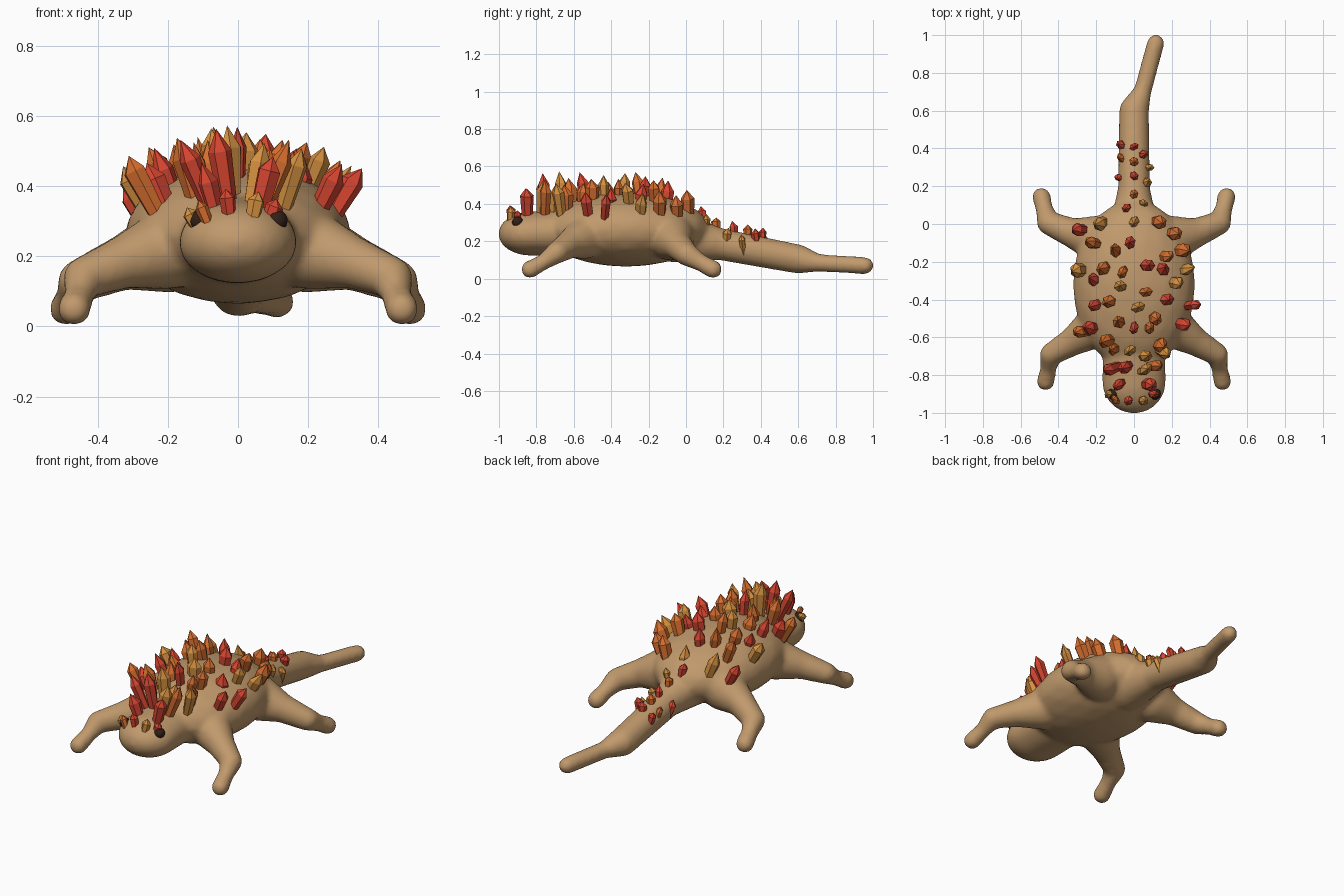
import bpy, bmesh, math, random
from mathutils import Vector, Matrix
from mathutils.bvhtree import BVHTree

if "Cube" in bpy.data.objects:
    bpy.data.objects.remove(bpy.data.objects["Cube"])

random.seed(7)


def material(name, rgb):
    m = bpy.data.materials.new(name)
    m.diffuse_color = (*rgb, 1)
    m.use_nodes = True
    m.node_tree.nodes["Principled BSDF"].inputs["Base Color"].default_value = m.diffuse_color
    return m


TAN = material("tan skin", (0.53, 0.32, 0.15))
DARK = material("dark eye", (0.03, 0.014, 0.008))
RED = material("red crystal", (0.68, 0.06, 0.03))
ORANGE = material("burnt orange crystal", (0.66, 0.155, 0.028))
AMBER = material("amber crystal", (0.66, 0.28, 0.052))


def new_object(name, bm, mat):
    me = bpy.data.meshes.new(name)
    bm.to_mesh(me)
    bm.free()
    me.materials.append(mat)
    ob = bpy.data.objects.new(name, me)
    bpy.context.collection.objects.link(ob)
    return ob


def ball(bm, p, r):
    rr = r if isinstance(r, tuple) else (r, r, r)
    mat = Matrix.Translation(p) @ Matrix.Diagonal((*rr, 1))
    bmesh.ops.create_icosphere(bm, subdivisions=3, radius=1, matrix=mat)


def chain(bm, balls):
    """Rounded limb: hull each neighbouring pair of balls."""
    for (p, r), (q, s) in zip(balls, balls[1:]):
        cloud = bmesh.new()
        ball(cloud, p, r)
        ball(cloud, q, s)
        hull = bmesh.new()
        for v in cloud.verts:
            hull.verts.new(v.co)
        cloud.free()
        bmesh.ops.convex_hull(hull, input=list(hull.verts))
        loose = [v for v in hull.verts if not v.link_faces]
        bmesh.ops.delete(hull, geom=loose, context='VERTS')
        bmesh.ops.recalc_face_normals(hull, faces=list(hull.faces))
        temp = bpy.data.meshes.new("limb_piece")
        hull.to_mesh(temp)
        hull.free()
        bm.from_mesh(temp)
        bpy.data.meshes.remove(temp)


# Body: torso, head, tail and four legs fused into one smooth skin
bm = bmesh.new()
ball(bm, (0, -0.32, 0.262), (0.325, 0.45, 0.198))
chain(bm, [((0, -0.60, 0.25), (0.165, 0.15, 0.13)),
           ((0, -0.835, 0.24), (0.17, 0.17, 0.117))])
chain(bm, [((0, -0.05, 0.22), 0.135), ((0, 0.18, 0.185), 0.086),
           ((0, 0.60, 0.105), 0.079), ((0.045, 0.70, 0.085), 0.048),
           ((0.115, 0.958, 0.07), 0.047)])
for s in (-1, 1):
    chain(bm, [((s * 0.20, -0.54, 0.22), 0.115), ((s * 0.32, -0.62, 0.185), 0.077),
               ((s * 0.44, -0.69, 0.14), 0.06), ((s * 0.452, -0.76, 0.09), 0.043),
               ((s * 0.468, -0.835, 0.049), 0.049)])
    chain(bm, [((s * 0.19, -0.08, 0.22), 0.125), ((s * 0.32, -0.05, 0.185), 0.08),
               ((s * 0.452, 0.005, 0.13), 0.063), ((s * 0.475, 0.08, 0.085), 0.046),
               ((s * 0.49, 0.145, 0.05), 0.05)])
body = new_object("body", bm, TAN)
remesh = body.modifiers.new("fuse", 'REMESH')
remesh.mode = 'VOXEL'
remesh.voxel_size = 0.013
smooth = body.modifiers.new("blend", 'SMOOTH')
smooth.factor = 0.5
smooth.iterations = 14
bpy.context.view_layer.objects.active = body
body.select_set(True)
for m in ("fuse", "blend"):
    bpy.ops.object.modifier_apply(modifier=m)
body.data.shade_smooth()
skin = BVHTree.FromPolygons([v.co.copy() for v in body.data.vertices],
                            [tuple(p.vertices) for p in body.data.polygons])

# Eyes
for s, side in ((-1, "left"), (1, "right")):
    bm = bmesh.new()
    ball(bm, (s * 0.112, -0.9, 0.302), 0.03)
    eye = new_object(side + "_eye", bm, DARK)
    eye.data.shade_smooth()


def crystal(bm, x, y):
    """Six-sided spike rooted in the skin, leaning outward."""
    small = y > 0.05 or y < -0.87     # tail and snout
    lean = 4 if small else 3.2 if y < -0.7 else 1.9
    d = Vector((lean * x, random.uniform(-0.15, 0.1), 1)).normalized()
    if small:
        reach, length, r = 0.035, random.uniform(0.08, 0.11), 0.026
        top = skin.ray_cast(Vector((x, y, 2)), Vector((0, 0, -1)))[0]
        z = (top.z if top else 0.25) + random.uniform(0.04, 0.065)
    else:
        reach, length, r = 0.08, random.uniform(0.17, 0.21), random.uniform(0.032, 0.041)
        crest = 0.49 if y > -0.06 or y < -0.8 else 0.575
        z = crest - (1.1 if crest > 0.5 else 0.5) * x * x - random.uniform(0, 0.065)
    tip_at = Vector((x + d.x * reach, y + d.y * reach, z))
    hit, _, _, gap = skin.ray_cast(tip_at, -d)
    if hit is not None:
        length = max(length, gap + 0.025)
    base = tip_at - d * length
    turn = d.to_track_quat('Z', 'Y').to_matrix() @ Matrix.Rotation(random.uniform(0, 6.28), 3, 'Z')
    squash = random.uniform(0.7, 0.95)
    shoulder = random.uniform(0.66, 0.78)

    def ring(radius, h):
        return [bm.verts.new(base + turn @ Vector((radius * math.cos(k * math.pi / 3),
                radius * squash * math.sin(k * math.pi / 3), h))) for k in range(6)]
    low, high = ring(r * 0.75, 0), ring(r, length * shoulder)
    tip = bm.verts.new(base + turn @ Vector((r * random.uniform(-0.3, 0.3), 0, length)))
    bm.faces.new(low[::-1])
    for k in range(6):
        n = (k + 1) % 6
        bm.faces.new((low[k], low[n], high[n], high[k]))
        bm.faces.new((high[k], high[n], tip))


# Crystals, one cluster object per colour
clusters = {
    "red_crystals": (RED, [
        (-.07, .42), (0, .41), (.05, .37), (-.08, .245), (0, .255), (-.04, .085),
        (-.29, -.03), (-.02, -.1), (.07, -.22), (.15, -.24), (-.21, -.295), (-.21, -.43),
        (.17, -.4), (.31, -.43), (.26, -.53), (-.23, -.55), (0, -.55), (-.13, -.77),
        (-.05, -.76), (-.08, -.85), (.08, -.85), (.1, -.9), (-.03, -.935)]),
    "orange_crystals": (ORANGE, [
        (-.07, .35), (0, .33), (0, .16), (.13, .01), (.21, -.05), (-.22, -.1),
        (-.1, -.14), (.26, -.14), (.17, -.17), (-.16, -.235), (-.06, -.255), (.06, -.36),
        (-.13, -.41), (.11, -.5), (-.08, -.52), (-.28, -.57), (.08, -.55), (-.15, -.62),
        (-.11, -.665), (.14, -.64), (.12, -.75), (-.1, -.93)]),
    "amber_crystals": (AMBER, [
        (.08, .3), (.07, .22), (.05, .11), (0, .01), (-.18, 0), (-.29, -.245),
        (.28, -.24), (-.07, -.33), (.22, -.31), (.02, -.44), (-.02, -.67), (.16, -.68),
        (.06, -.7), (.06, -.77), (.05, -.935), (-.13, -.9)]),
}
for name, (mat, spots) in clusters.items():
    bm = bmesh.new()
    for x, y in spots:
        crystal(bm, x, y)
    new_object(name, bm, mat)
